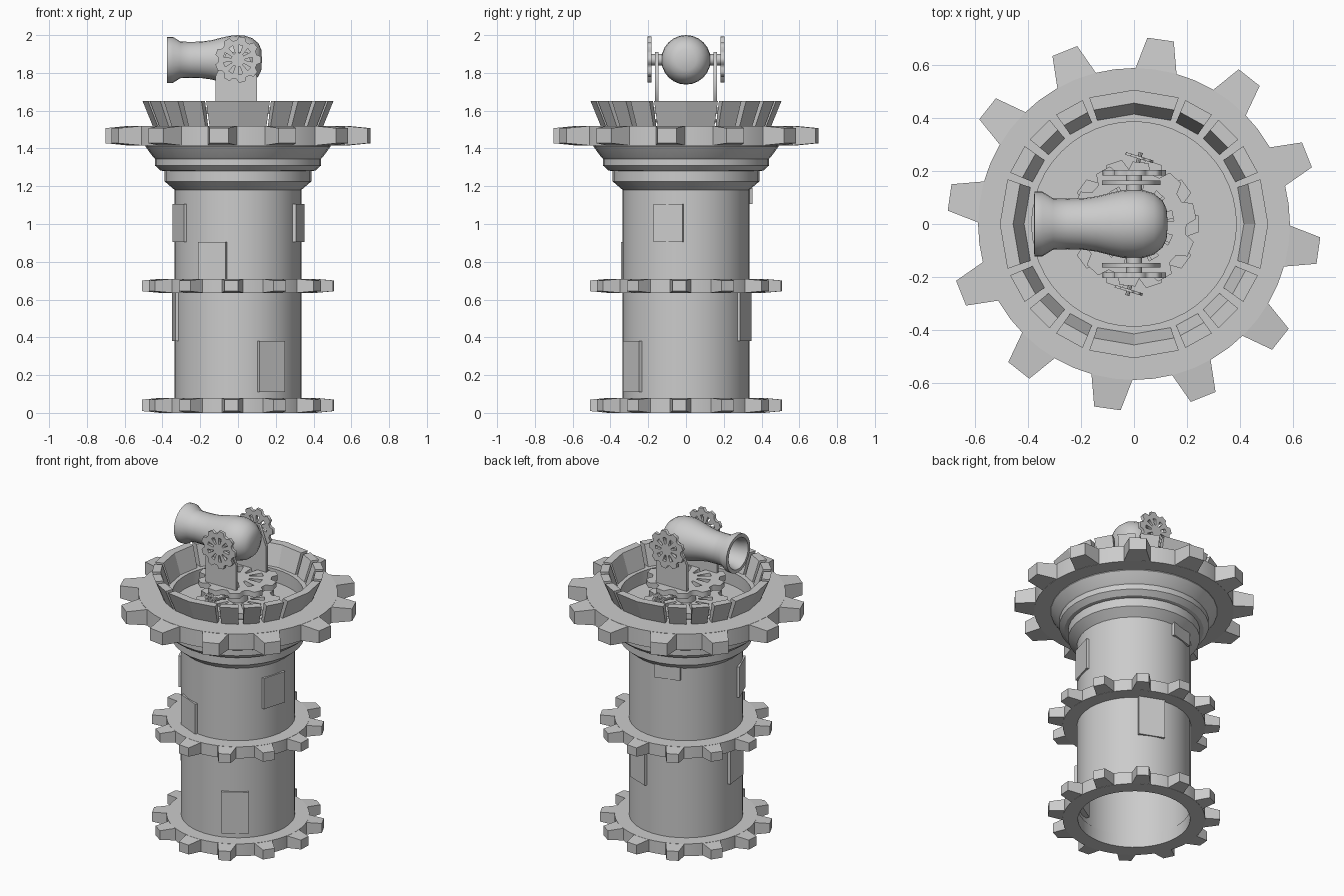
import bpy, bmesh
from math import sin, cos, pi, radians as rad
from mathutils import Matrix

if "Cube" in bpy.data.objects:
    bpy.data.objects.remove(bpy.data.objects["Cube"])


def polar(r, a, z):
    return (r * cos(a), r * sin(a), z)


def finish(name, bm, smooth=None):
    bmesh.ops.recalc_face_normals(bm, faces=bm.faces)
    me = bpy.data.meshes.new(name)
    bm.to_mesh(me)
    bm.free()
    ob = bpy.data.objects.new(name, me)
    bpy.context.collection.objects.link(ob)
    if smooth:
        bpy.ops.object.select_all(action='DESELECT')
        ob.select_set(True)
        bpy.context.view_layer.objects.active = ob
        bpy.ops.object.shade_smooth_by_angle(angle=rad(smooth))
    return ob


def lathe(name, profile, n=32, closed=False, smooth=30):
    """Revolve (radius, z) points around z."""
    bm = bmesh.new()
    rings = []
    for r, z in profile:
        if r == 0:
            rings.append([bm.verts.new((0, 0, z))] * n)
        else:
            rings.append([bm.verts.new(polar(r, 2 * pi * i / n, z)) for i in range(n)])
    pairs = list(zip(rings, rings[1:])) + ([(rings[-1], rings[0])] if closed else [])
    for a, b in pairs:
        for i in range(n):
            j = (i + 1) % n
            bm.faces.new(list(dict.fromkeys((a[i], a[j], b[j], b[i]))))
    return finish(name, bm, smooth)


def hexa(bm, pts):
    """Solid from 4 lower and 4 upper corners."""
    v = [bm.verts.new(p) for p in pts]
    for f in ((0, 1, 2, 3), (4, 5, 6, 7), (0, 1, 5, 4), (1, 2, 6, 5), (2, 3, 7, 6), (3, 0, 4, 7)):
        bm.faces.new([v[i] for i in f])


def gear_collar(name, inner, root, tip, z0, z1, phase, n=12):
    """Ring with tapered teeth."""
    lathe(name + "_ring", [(inner, z0), (root, z0), (root, z1), (inner, z1)], 48, True)
    bm = bmesh.new()
    t = (z1 - z0) * 0.12
    for k in range(n):
        c = rad(phase) + 2 * pi * k / n
        w, s = rad(8), rad(4.1)
        q = root - 0.01
        corners = []
        for zr, zt in ((z0, z0 + t), (z1, z1 - t)):
            corners += [polar(q, c - w, zr), polar(tip, c - s, zt),
                        polar(tip, c + s, zt), polar(q, c + w, zr)]
        hexa(bm, corners)
    finish(name + "_teeth", bm)


def plate(name, loops, thick, matrix):
    """Flat cut-out: first loop is the outline, others are holes."""
    cu = bpy.data.curves.new(name, 'CURVE')
    cu.dimensions = '2D'
    cu.fill_mode = 'BOTH'
    cu.extrude = thick / 2
    for pts in loops:
        sp = cu.splines.new('POLY')
        sp.points.add(len(pts) - 1)
        for p, (x, y) in zip(sp.points, pts):
            p.co = (x, y, 0, 1)
        sp.use_cyclic_u = True
    tmp = bpy.data.objects.new(name + "_curve", cu)
    bpy.context.collection.objects.link(tmp)
    bpy.context.view_layer.update()
    me = bpy.data.meshes.new_from_object(tmp)
    bpy.data.objects.remove(tmp)
    ob = bpy.data.objects.new(name, me)
    bpy.context.collection.objects.link(ob)
    ob.matrix_world = matrix
    return ob


def cog(name, R, thick, matrix, n=9):
    """Small gear with wedge-shaped slots."""
    outline, holes = [], []
    step = 2 * pi / n
    for k in range(n):
        c = k * step
        for r, d in ((0.84, -0.36), (1, -0.2), (1, 0.2), (0.84, 0.36)):
            outline.append(polar(R * r, c + d * step, 0)[:2])
        holes.append([polar(R * r, c + d * step, 0)[:2]
                      for r, d in ((0.3, -0.16), (0.64, -0.22), (0.64, 0.22), (0.3, 0.16))])
    return plate(name, [outline] + holes, thick, matrix)


def at(x, y, z, rx=0, rz=0):
    return (Matrix.Translation((x, y, z)) @ Matrix.Rotation(rad(rz), 4, 'Z')
            @ Matrix.Rotation(rad(rx), 4, 'X'))


# Hollow tower shaft and stepped corbel
lathe("tower_shaft", [(0.335, 0), (0.335, 1.2)], 40)
lathe("corbel", [(0.335, 1.18), (0.388, 1.225), (0.388, 1.28), (0.41, 1.283), (0.44, 1.31),
                 (0.44, 1.345), (0.45, 1.355), (0.49, 1.41), (0.49, 1.43)], 32)
lathe("deck_floor", [(0, 1.435), (0.49, 1.435)], 32)

# Toothed collars
gear_collar("base_collar", 0.33, 0.42, 0.507, 0, 0.08, -4)
gear_collar("middle_collar", 0.33, 0.42, 0.507, 0.635, 0.71, -4)
gear_collar("deck_collar", 0.385, 0.587, 0.703, 1.415, 1.52, -8.2)

# Flared battlement: a broad merlon per side, three narrow ones between
bm = bmesh.new()
for q in range(4):
    for a0, a1 in ((-19.5, 0), (0, 19.5), (22.5, 35.5), (39, 51), (54.5, 67.5)):
        a, b = rad(a0 + 90 * q), rad(a1 + 90 * q)
        hexa(bm, [polar(r, t, z) for z, ri, ro in ((1.515, 0.412, 0.45), (1.65, 0.455, 0.505))
                  for r, t in ((ri, a), (ro, a), (ro, b), (ri, b))])
bmesh.ops.remove_doubles(bm, verts=bm.verts, dist=1e-4)
finish("battlement", bm)

# Raised stone blocks on the shaft: azimuth, bottom, top
bm = bmesh.new()
for az, z0, z1 in ((-58, 0.11, 0.38), (-114, 0.68, 0.905), (-16, 0.905, 1.105), (-158, 0.905, 1.105),
                   (106, 1.105, 1.19), (68, 0.38, 0.65), (186, 0.38, 0.65)):
    m = (Matrix.Rotation(rad(az), 4, 'Z') @ Matrix.Translation((0.322, 0, (z0 + z1) / 2))
         @ Matrix.Diagonal((0.04, 0.16, z1 - z0, 1)))
    bmesh.ops.create_cube(bm, size=1, matrix=m)
finish("wall_blocks", bm)

# Turntable: two stacked cogs on a post
cog("lower_turntable_cog", 0.245, 0.035, at(0, 0, 1.458), 10)
cog("upper_turntable_cog", 0.235, 0.035, at(0, 0, 1.60, 0, 12), 10)
lathe("turntable_post", [(0, 1.44), (0.06, 1.44), (0.06, 1.6), (0, 1.6)], 16)

# Mount plates, elevation cogs, trunnions and drive pinions on both sides
cheek = [(-0.12, -0.27), (0.10, -0.27), (0.10, -0.09), (0.05, 0.04), (-0.06, 0.04), (-0.12, -0.09)]
for side, s in (("left", 1), ("right", -1)):
    plate("mount_plate_" + side, [cheek], 0.018, at(0, 0.155 * s, 1.87, 90))
    cog("elevation_cog_" + side, 0.122, 0.02, at(0, 0.193 * s, 1.87, 90))
    pin = lathe("trunnion_" + side, [(0, 0.10), (0.03, 0.10), (0.03, 0.19), (0, 0.19)], 12)
    pin.matrix_world = at(0, 0, 1.87, -90 * s)
    cog("drive_pinion_" + side, 0.055, 0.01, at(0.02 * s, 0.25 * s, 1.545, 90, -17))
    shaft = lathe("pinion_shaft_" + side, [(0, -0.2), (0.008, -0.2), (0.008, 0.02), (0, 0.02)], 8)
    shaft.matrix_world = at(0.02 * s, 0.25 * s, 1.545, -90 * s, -17)

# Cannon: breech to flared muzzle, then back down the bore; points toward -x
barrel = lathe("cannon_barrel", [
    (0, -0.127), (0.055, -0.123), (0.088, -0.108), (0.115, -0.075), (0.128, -0.035), (0.131, 0.0),
    (0.127, 0.045), (0.117, 0.09), (0.104, 0.14), (0.097, 0.19), (0.095, 0.25), (0.097, 0.305),
    (0.122, 0.345), (0.122, 0.375), (0.1, 0.376), (0.085, 0.33), (0.08, 0.15), (0, 0.15)], 24, smooth=35)
barrel.matrix_world = Matrix.Translation((0, 0, 1.869)) @ Matrix.Rotation(rad(-90), 4, 'Y')
